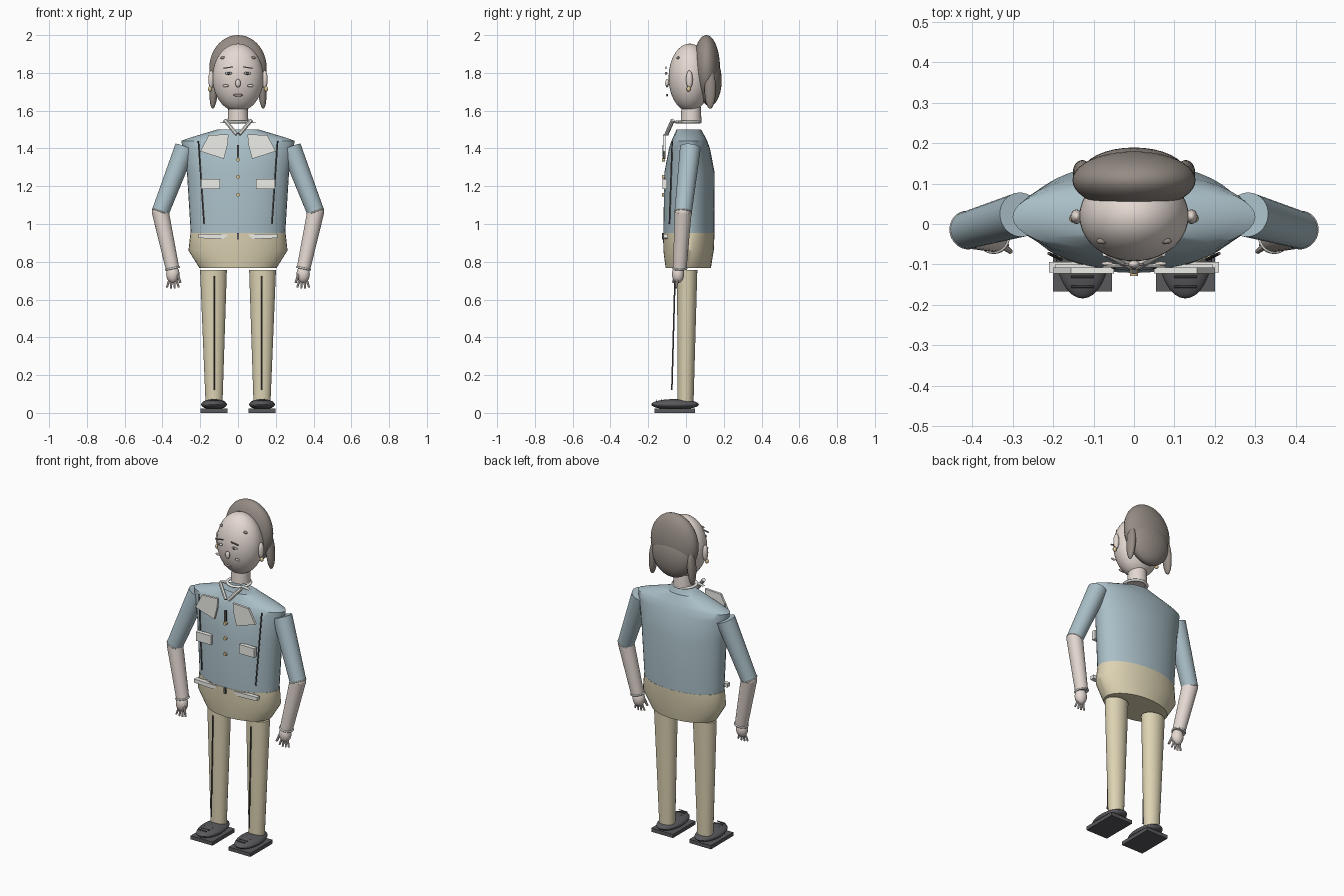
import bpy, bmesh, math
from mathutils import Vector, Matrix

if "Cube" in bpy.data.objects:
    bpy.data.objects.remove(bpy.data.objects["Cube"])

COLORS = dict(skin=(0.78, 0.69, 0.64), hair=(0.30, 0.26, 0.23), shirt=(0.40, 0.52, 0.57),
              trousers=(0.72, 0.65, 0.45), shoe=(0.10, 0.10, 0.11), white=(0.85, 0.85, 0.82),
              dark=(0.12, 0.11, 0.11), gold=(0.75, 0.60, 0.32), lips=(0.45, 0.33, 0.32))
MATS = {}
for key, c in COLORS.items():
    MATS[key] = bpy.data.materials.new(key)
    MATS[key].diffuse_color = (*c, 1)


def finish(name, bm, mat, smooth=True):
    bmesh.ops.recalc_face_normals(bm, faces=bm.faces)
    me = bpy.data.meshes.new(name)
    bm.to_mesh(me)
    bm.free()
    ob = bpy.data.objects.new(name, me)
    bpy.context.collection.objects.link(ob)
    me.materials.append(MATS[mat])
    if smooth:
        bpy.ops.object.select_all(action='DESELECT')
        ob.select_set(True)
        bpy.context.view_layer.objects.active = ob
        bpy.ops.object.shade_smooth_by_angle(angle=math.radians(35))
    return ob


def ball(name, mat, c, r, tilt=0, seg=24):
    bm = bmesh.new()
    m = Matrix.Translation(c) @ Matrix.Rotation(tilt, 4, 'Y') @ Matrix.Diagonal((*r, 1))
    bmesh.ops.create_uvsphere(bm, u_segments=seg, v_segments=seg // 2 + 2, radius=1, matrix=m)
    return finish(name, bm, mat)


def box(name, mat, c, size, tilt=0):
    bm = bmesh.new()
    m = Matrix.Translation(c) @ Matrix.Rotation(tilt, 4, 'Y') @ Matrix.Diagonal((*size, 1))
    bmesh.ops.create_cube(bm, size=1, matrix=m)
    return finish(name, bm, mat, False)


def rod(name, mat, p, q, r1, r2, seg=24):
    p, q = Vector(p), Vector(q)
    d = q - p
    bm = bmesh.new()
    m = Matrix.Translation((p + q) / 2) @ d.to_track_quat('Z', 'Y').to_matrix().to_4x4()
    bmesh.ops.create_cone(bm, cap_ends=True, segments=seg, radius1=r1, radius2=r2,
                          depth=d.length, matrix=m)
    return finish(name, bm, mat)


def loft(name, mat, rings, seg=40):
    """Stack of ellipses: (z, centre x, half width, front y, back y)."""
    bm = bmesh.new()
    rows = []
    for z, cx, rx, y0, y1 in rings:
        rows.append([bm.verts.new((cx + rx * math.cos(a), (y0 + y1) / 2 + (y1 - y0) / 2 * math.sin(a), z))
                     for a in (2 * math.pi * i / seg for i in range(seg))])
    for a, b in zip(rows, rows[1:]):
        for i in range(seg):
            j = (i + 1) % seg
            bm.faces.new((a[i], a[j], b[j], b[i]))
    bm.faces.new(rows[0])
    bm.faces.new(rows[-1])
    return finish(name, bm, mat)


def plate(name, mat, pts, y0, y1):
    """Flat panel outlined in x, z and extruded along y."""
    bm = bmesh.new()
    f = bm.faces.new([bm.verts.new((x, y0, z)) for x, z in pts])
    e = bmesh.ops.extrude_face_region(bm, geom=[f])
    bmesh.ops.translate(bm, vec=(0, y1 - y0, 0), verts=[v for v in e['geom'] if isinstance(v, bmesh.types.BMVert)])
    return finish(name, bm, mat, False)


def ring(name, mat, c, r, thick, axis=(0, 0, 1), flat=1):
    bpy.ops.mesh.primitive_torus_add(major_radius=r, minor_radius=thick, major_segments=32,
                                     minor_segments=8, location=c)
    ob = bpy.context.object
    ob.name = name
    ob.scale.z = flat
    ob.rotation_euler = Vector(axis).to_track_quat('Z', 'Y').to_euler()
    ob.data.materials.append(MATS[mat])
    bpy.ops.object.shade_smooth_by_angle(angle=math.radians(60))


# Torso and hips
loft('shirt_body', 'shirt', [(0.95, 0, 0.25, -0.12, 0.15), (1.27, 0, 0.27, -0.115, 0.152),
                             (1.40, 0, 0.293, -0.09, 0.127), (1.44, 0, 0.30, -0.077, 0.112),
                             (1.455, 0, 0.26, -0.07, 0.105), (1.50, 0, 0.11, -0.05, 0.08)])
loft('hips', 'trousers', [(0.768, 0, 0.205, -0.108, 0.132), (0.86, 0, 0.262, -0.12, 0.147),
                          (0.952, 0, 0.252, -0.121, 0.151)])

# Head, neck and hair
ball('head', 'skin', (0, 0.02, 1.775), (0.135, 0.112, 0.18), seg=40)
rod('neck', 'skin', (0, 0.027, 1.545), (0, 0.027, 1.64), 0.055, 0.05)
ball('hair_cap', 'hair', (0, 0.108, 1.825), (0.152, 0.072, 0.175), seg=40)
ball('hair_back', 'hair', (0, 0.125, 1.76), (0.13, 0.064, 0.135), seg=32)
ball('nose', 'skin', (0, -0.1, 1.745), (0.014, 0.010, 0.022), seg=16)
ball('mouth', 'lips', (0, -0.10, 1.682), (0.026, 0.005, 0.007), seg=16)

# Collar and shirt front
ring('collar_ring', 'white', (0, 0.01, 1.54), 0.064, 0.009, flat=0.8)
box('front_tab', 'dark', (0, -0.118, 1.385), (0.012, 0.012, 0.065))
for z in (1.34, 1.25, 1.155):
    rod('button', 'gold', (0, -0.112, z), (0, -0.128, z), 0.010, 0.010, 16)
box('buckle', 'dark', (0, -0.122, 0.935), (0.012, 0.012, 0.035))

for s in (-1, 1):
    # Face details
    ball('ear', 'skin', (s * 0.142, 0.018, 1.765), (0.015, 0.018, 0.048), seg=16)
    ball('earring', 'gold', (s * 0.149, 0.014, 1.715), (0.011, 0.011, 0.014), seg=12)
    ball('side_lock', 'hair', (s * 0.128, 0.128, 1.715), (0.022, 0.030, 0.105), tilt=s * -0.06)
    ball('eye', 'white', (s * 0.05, -0.103, 1.798), (0.019, 0.005, 0.008), seg=16)
    ball('pupil', 'dark', (s * 0.05, -0.108, 1.798), (0.007, 0.003, 0.007), seg=12)
    box('brow', 'hair', (s * 0.052, -0.105, 1.828), (0.05, 0.006, 0.006), tilt=s * 0.15)
    ball('cheek', 'skin', (s * 0.066, -0.098, 1.732), (0.016, 0.005, 0.007), seg=12)
    ball('forehead_spot', 'hair', (s * 0.079, -0.042, 1.88), (0.014, 0.008, 0.008), seg=12)

    # Collar points, lapels, pockets, seams and belt flaps
    rod('collar_point', 'white', (s * 0.07, -0.07, 1.55), (s * 0.008, -0.103, 1.475), 0.011, 0.011, 8)
    plate('collar_wing', 'white', [(s * 0.1, 1.535), (s * 0.05, 1.545), (s * 0.05, 1.533)], -0.04, -0.02)
    plate('lapel', 'white', [(s * 0.2, 1.385), (s * 0.155, 1.47), (s * 0.05, 1.475),
                             (s * 0.055, 1.42), (s * 0.075, 1.345)], -0.122, -0.108)
    box('pocket', 'white', (s * 0.145, -0.112, 1.212), (0.1, 0.024, 0.055))
    rod('side_seam', 'dark', (s * 0.21, -0.073, 1.44), (s * 0.18, -0.088, 1.0), 0.004, 0.004, 8)
    plate('belt_flap', 'white', [(s * 0.21, 0.948), (s * 0.05, 0.945), (s * 0.08, 0.92),
                                 (s * 0.21, 0.926)], -0.12, -0.094)

    # Arms
    elbow = Vector((s * 0.411, -0.015, 1.063))
    wrist = Vector((s * 0.347, -0.033, 0.765))
    rod('sleeve', 'shirt', (s * 0.28, 0.023, 1.405), elbow, 0.055, 0.046, 32)
    ball('elbow', 'skin', elbow, (0.045, 0.045, 0.045))
    ring('sleeve_hem', 'white', elbow, 0.044, 0.004, (s * 0.35, -0.1, -0.93))
    rod('forearm', 'skin', elbow, wrist, 0.045, 0.036, 32)
    ring('bracelet', 'white', wrist, 0.036, 0.005, (s * 0.2, 0, 1))
    ball('hand', 'skin', (s * 0.345, -0.042, 0.735), (0.035, 0.032, 0.048))
    for i in range(4):
        t = i - 1.5
        rod('finger', 'skin', (s * 0.345 + t * 0.012, -0.045, 0.705),
            (s * 0.345 + t * 0.021, -0.052, 0.657 + 0.005 * abs(t)), 0.007, 0.005, 10)
    rod('thumb', 'skin', (s * 0.322, -0.055, 0.735), (s * 0.305, -0.068, 0.69), 0.009, 0.006, 10)

    # Legs and shoes
    loft('leg', 'trousers', [(0.055, s * 0.127, 0.045, -0.045, 0.04),
                             (0.757, s * 0.13, 0.071, -0.047, 0.06)], 32)
    rod('leg_crease', 'dark', (s * 0.127, -0.058, 0.725), (s * 0.127, -0.075, 0.12), 0.004, 0.004, 8)
    box('shoe_sole', 'shoe', (s * 0.127, -0.06, 0.011), (0.145, 0.213, 0.022))
    ball('shoe_upper', 'shoe', (s * 0.127, -0.058, 0.045), (0.068, 0.126, 0.028), seg=32)
    for y in (-0.10, -0.13, -0.155):
        rod('lace', 'dark', (s * 0.127 - 0.028, y, 0.068), (s * 0.127 + 0.028, y, 0.068), 0.003, 0.003, 8)

for m in bpy.data.materials:
    if m.users and not m.is_grease_pencil:
        m.use_nodes = True
        m.node_tree.nodes["Principled BSDF"].inputs["Base Color"].default_value = m.diffuse_color
